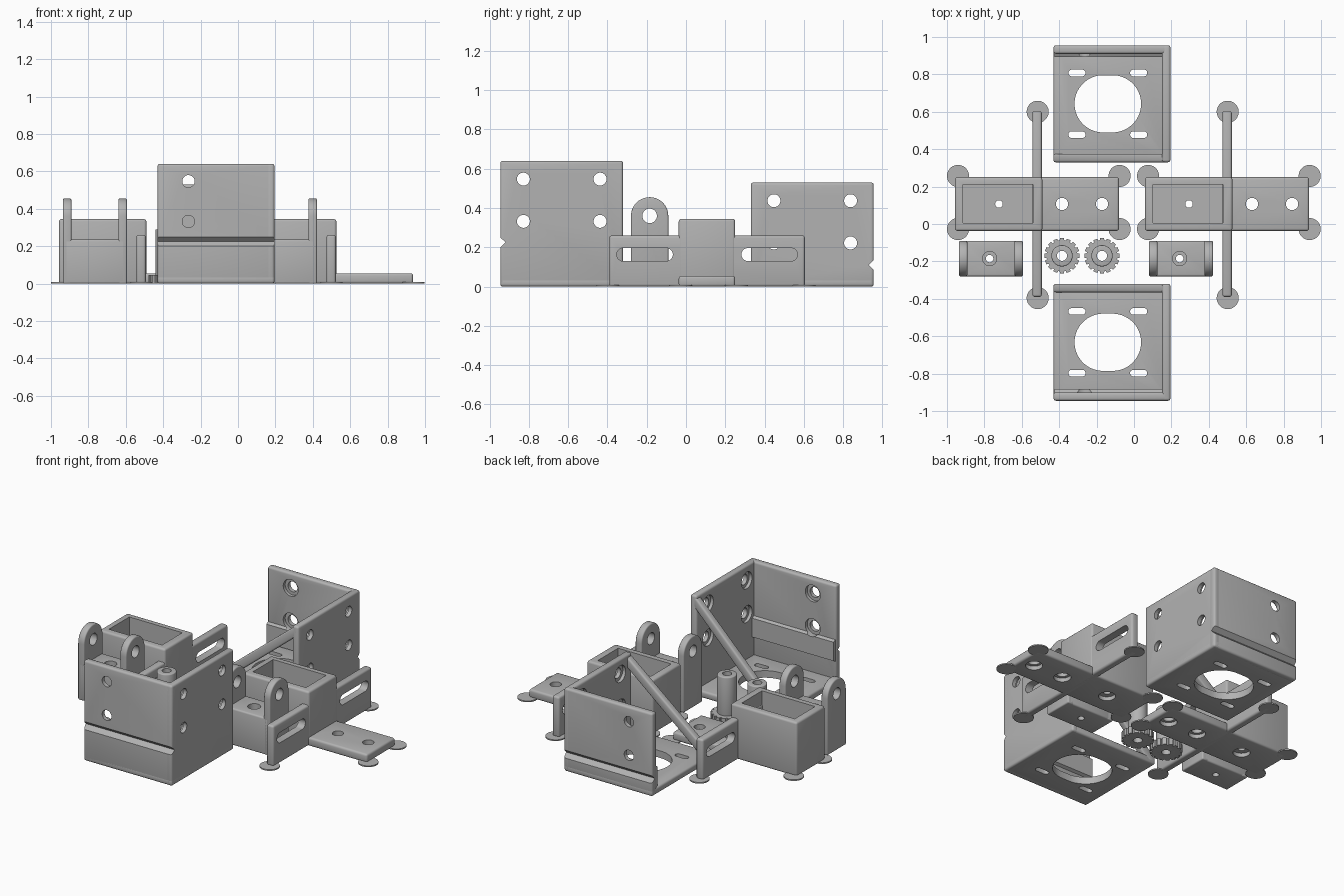
import bpy, bmesh, math

cube = bpy.data.objects.get("Cube")
if cube:
    bpy.data.objects.remove(cube, do_unlink=True)

GREY = (0.45, 0.45, 0.45, 1)
mat = bpy.data.materials.new("plain grey plastic")
mat.use_nodes = True
mat.diffuse_color = GREY
bsdf = mat.node_tree.nodes["Principled BSDF"]
bsdf.inputs["Base Color"].default_value = GREY
bsdf.inputs["Roughness"].default_value = 0.6

X, Y, Z = 0, 1, 2
T = 0.045       # wall thickness
EDGE = 0.013    # rounded edge size


def rect(u0, u1, v0, v1):
    return [(u0, v0), (u1, v0), (u1, v1), (u0, v1)]


def slot(u, v, r, half=0.0, n=32):
    """Circle, or a rounded slot stretched along u when half is set."""
    pts = []
    for i in range(n):
        a = 2 * math.pi * (i + 0.5) / n
        pts.append((u + r * math.cos(a) + math.copysign(half, math.cos(a)), v + r * math.sin(a)))
    return pts


def prism(name, pts, axis, lo, hi, bevel=0.0):
    """Extrude a 2D profile along an axis, then round its sharp edges."""
    place = [lambda u, v, w: (w, u, v), lambda u, v, w: (u, w, v), lambda u, v, w: (u, v, w)][axis]
    bm = bmesh.new()
    rings = [[bm.verts.new(place(u, v, w)) for u, v in pts] for w in (lo, hi)]
    for ring in rings:
        bm.faces.new(ring)
    for i in range(len(pts)):
        j = (i + 1) % len(pts)
        bm.faces.new((rings[0][i], rings[0][j], rings[1][j], rings[1][i]))
    bmesh.ops.recalc_face_normals(bm, faces=bm.faces)
    if bevel:
        sharp = [e for e in bm.edges if e.calc_face_angle(0) > 0.6]
        bmesh.ops.bevel(bm, geom=sharp, offset=bevel, segments=3, profile=0.5,
                        affect='EDGES', clamp_overlap=True)
    me = bpy.data.meshes.new(name)
    bm.to_mesh(me)
    bm.free()
    me.materials.append(mat)
    ob = bpy.data.objects.new(name, me)
    bpy.context.scene.collection.objects.link(ob)
    return ob


def cut(ob, pts, axis, lo, hi):
    """Subtract an extruded profile from a part."""
    tool = prism("cutter", pts, axis, lo, hi)
    mod = ob.modifiers.new("cut", 'BOOLEAN')
    mod.operation, mod.solver, mod.object = 'DIFFERENCE', 'EXACT', tool
    dg = bpy.context.evaluated_depsgraph_get()
    me = bpy.data.meshes.new_from_object(ob.evaluated_get(dg))
    ob.modifiers.clear()
    ob.data = me
    bpy.data.objects.remove(tool, do_unlink=True)


def bracket(side, s, shift, h, groove):
    """Corner bracket: base, two walls and a diagonal brace; s mirrors it in y."""
    def ys(a, b):
        return sorted((shift + s * a, shift + s * b))
    x0, x1 = -0.43, 0.195
    near, far, mid = 0.325, 0.95, 0.6375
    heights = (h - 0.093, h - 0.308)

    # base plate with a motor opening and four mounting slots
    base = prism(side + "_bracket_base", rect(x0, x1, *ys(near, far)), Z, 0, T, EDGE)
    yc = shift + s * mid
    cut(base, slot(-0.14, yc, 0.153, 0.025, 48), Z, -1, 1)
    for dx in (-0.165, 0.165):
        for dy in (-0.165, 0.165):
            cut(base, slot(-0.14 + dx, yc + dy, 0.018, 0.028, 16), Z, -1, 1)

    # side wall with four counterbored holes
    wall = prism(side + "_bracket_side_wall", rect(*ys(near, far), 0, h), X, x1 - T, x1, EDGE)
    # end wall with one column of holes, stiffened behind the groove
    end = prism(side + "_bracket_end_wall", rect(x0, x1, 0, h), Y, *ys(far - T, far), EDGE)
    y_in, y_out = shift + s * (far - T), shift + s * far
    z0, z1 = groove - 0.075, groove + 0.075
    ridge = prism(side + "_bracket_ridge",
                  [(y_in + s * 0.01, z0), (y_in - s * 0.018, z0 + 0.015),
                   (y_in - s * 0.018, z1 - 0.015), (y_in + s * 0.01, z1)], X, x0 + 0.005, x1 - T)
    vee = [(y_out + s * 0.01, groove - 0.035), (y_out - s * 0.026, groove),
           (y_out + s * 0.01, groove + 0.035)]
    for part in (end, wall):
        cut(part, vee, X, -1, 1)
    for z in heights:
        for dy in (-0.195, 0.195):
            cut(wall, slot(yc + dy, z, 0.033), X, 0, 1)
            cut(wall, slot(yc + dy, z, 0.053), X, 0, x1 - T + 0.02)
        cut(end, slot(-0.265, z, 0.033), Y, *ys(0.5, 1.1))
        for part in (end, ridge):
            cut(part, slot(-0.265, z, 0.053), Y, *ys(0.5, far - 0.025))

    # diagonal brace from the top of the side wall to the far base corner
    prism(side + "_bracket_brace",
          [(x0, 0.01), (x0 + 0.05, 0.01), (x1 - 0.01, h - 0.06), (x1 - 0.01, h - 0.005),
           (x1 - 0.03, h - 0.005), (x0, T)], Y, *ys(near, near + T), 0.01)


def carriage(side, dx):
    """Open box with a foot plate, slotted cross wall, pads and a separate clevis."""
    y0, y1, ym = -0.037, 0.25, 0.107
    # open box
    box = prism(side + "_box", rect(dx - 0.957, dx - 0.49, y0, y1), Z, 0, 0.345, EDGE)
    cut(box, rect(dx - 0.915, dx - 0.54, 0.005, 0.21), Z, 0.05, 1)
    cut(box, slot(dx - 0.722, ym, 0.02), Z, -1, 1)
    cut(box, slot(dx - 0.722, ym, 0.05), Z, -1, 0.025)

    # foot plate with countersunk holes
    plate = prism(side + "_foot_plate", rect(dx - 0.53, dx - 0.08, y0, y1), Z, 0, 0.055, EDGE)
    for x in (-0.385, -0.171):
        cut(plate, slot(dx + x, ym, 0.033), Z, -1, 1)
        cut(plate, slot(dx + x, ym, 0.05), Z, -1, 0.025)

    # cross wall with two adjustment slots
    cross = prism(side + "_cross_wall", rect(-0.39, 0.605, 0, 0.26), X, dx - 0.543, dx - 0.493, EDGE)
    for y in (-0.21, 0.425):
        cut(cross, slot(y, 0.163, 0.033, 0.11), X, -2, 2)

    # thin round pads under the corners
    for x, y in ((-0.941, 0.257), (-0.941, -0.027), (-0.077, 0.257), (-0.077, -0.027),
                 (-0.515, 0.6), (-0.515, -0.396)):
        prism(side + "_pad", slot(dx + x, y, 0.059), Z, 0, 0.008)

    # clevis block and its two round-topped lugs
    c0, c1, cy, cr = dx - 0.936, dx - 0.594, -0.185, 0.095
    block = prism(side + "_clevis_block", rect(c0 + 0.01, c1 - 0.01, cy - cr, cy + cr), Z, 0, 0.235, 0.01)
    cut(block, slot(dx - 0.772, cy, 0.02), Z, -1, 1)
    cut(block, slot(dx - 0.772, cy, 0.038), Z, 0.2, 1)
    arch = [(cy - cr, 0), (cy + cr, 0)]
    arch += [(cy + cr * math.cos(math.pi * i / 20), 0.36 + cr * math.sin(math.pi * i / 20))
             for i in range(21)]
    for x in (c0, c1 - T):
        lug = prism(side + "_clevis_lug", arch, X, x, x + T, 0.008)
        cut(lug, slot(cy, 0.36, 0.037), X, -2, 2)


def knob(side, x, y=-0.17):
    """Tubular spacer on a toothed base."""
    n = 16
    teeth = []
    for i in range(n):
        for f, r in ((-0.3, 0.095), (0.3, 0.095), (0.38, 0.083), (0.62, 0.083)):
            a = 2 * math.pi * (i + f) / n
            teeth.append((x + r * math.cos(a), y + r * math.sin(a)))
    for part in (prism(side + "_spacer_base", teeth, Z, 0, 0.045),
                 prism(side + "_spacer_tube", slot(x, y, 0.057), Z, 0, 0.29, 0.006)):
        cut(part, slot(x, y, 0.027), Z, -1, 1)


bracket("front", -1, 0.005, 0.64, 0.225)
bracket("back", 1, 0.005, 0.53, 0.11)
carriage("first", 0.0)
carriage("second", 1.016)
knob("first", -0.385)
knob("second", -0.171)

# smooth the rounded edges, keep the corners sharp
bpy.ops.object.select_all(action='DESELECT')
for ob in bpy.context.scene.objects:
    if ob.type == 'MESH':
        ob.select_set(True)
        bpy.context.view_layer.objects.active = ob
bpy.ops.object.shade_smooth_by_angle(angle=math.radians(35))
